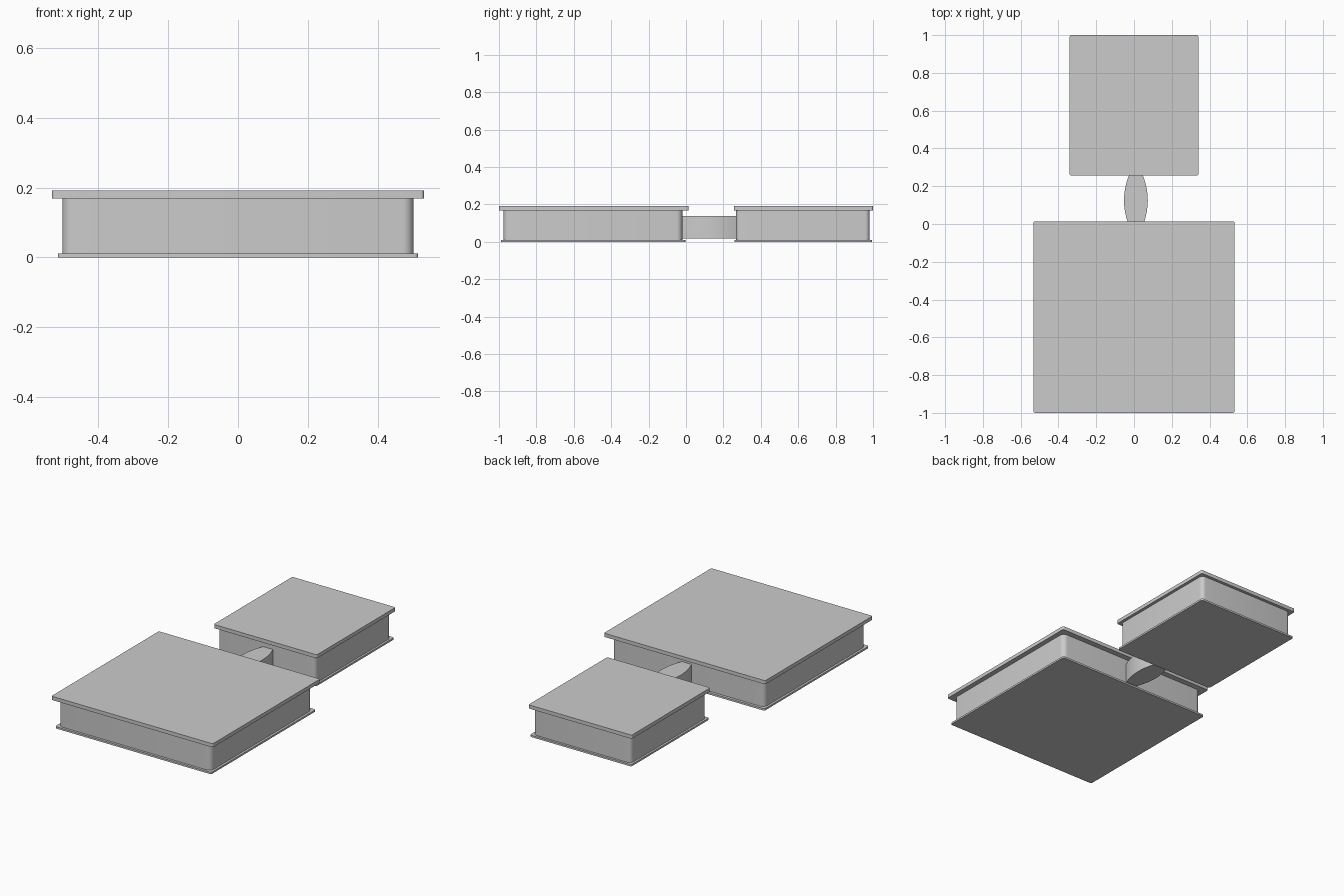
import bpy, bmesh, math

if "Cube" in bpy.data.objects:
    bpy.data.objects.remove(bpy.data.objects["Cube"])


def prism(name, outline, z0, z1):
    """Extrude a closed outline from z0 to z1."""
    bm = bmesh.new()
    face = bm.faces.new([bm.verts.new((x, y, z0)) for x, y in outline])
    ext = bmesh.ops.extrude_face_region(bm, geom=[face])
    for v in ext["geom"]:
        if isinstance(v, bmesh.types.BMVert):
            v.co.z = z1
    bmesh.ops.recalc_face_normals(bm, faces=bm.faces)
    mesh = bpy.data.meshes.new(name)
    bm.to_mesh(mesh)
    bm.free()
    ob = bpy.data.objects.new(name, mesh)
    bpy.context.collection.objects.link(ob)
    bpy.ops.object.select_all(action='DESELECT')
    ob.select_set(True)
    bpy.context.view_layer.objects.active = ob
    bpy.ops.object.shade_smooth_by_angle(angle=math.radians(35))
    return ob


def rounded_rect(hx, y0, y1, r, steps=6):
    pts = []
    corners = [(hx - r, y1 - r), (-hx + r, y1 - r), (-hx + r, y0 + r), (hx - r, y0 + r)]
    for i, (cx, cy) in enumerate(corners):
        for k in range(steps + 1):
            a = math.pi / 2 * (i + k / steps)
            pts.append((cx + r * math.cos(a), cy + r * math.sin(a)))
    return pts


# Each block: (half width, y min, y max, corner radius) for base, body, top
blocks = {
    "large": [(0.516, -0.99, -0.004, 0.01), (0.503, -0.976, -0.02, 0.03), (0.533, -1.0, 0.014, 0.01)],
    "small": [(0.335, 0.26, 0.995, 0.01), (0.323, 0.268, 0.982, 0.025), (0.341, 0.257, 1.0, 0.01)],
}
levels = [("base_plate", 0.0, 0.011), ("body", 0.011, 0.17), ("top_slab", 0.169, 0.191)]
for block, shapes in blocks.items():
    for (part, z0, z1), dims in zip(levels, shapes):
        prism(f"{block}_{part}", rounded_rect(*dims), z0, z1)

# Bulging connector between the two blocks
n = 10
side = []
for i in range(n + 1):
    t = -1 + 2 * i / n
    side.append((0.063 - 0.033 * t * t, 0.125 + 0.15 * t))
outline = [(0.01 + w, y) for w, y in side] + [(0.01 - w, y) for w, y in reversed(side)]
prism("connector", outline, 0.018, 0.139)
